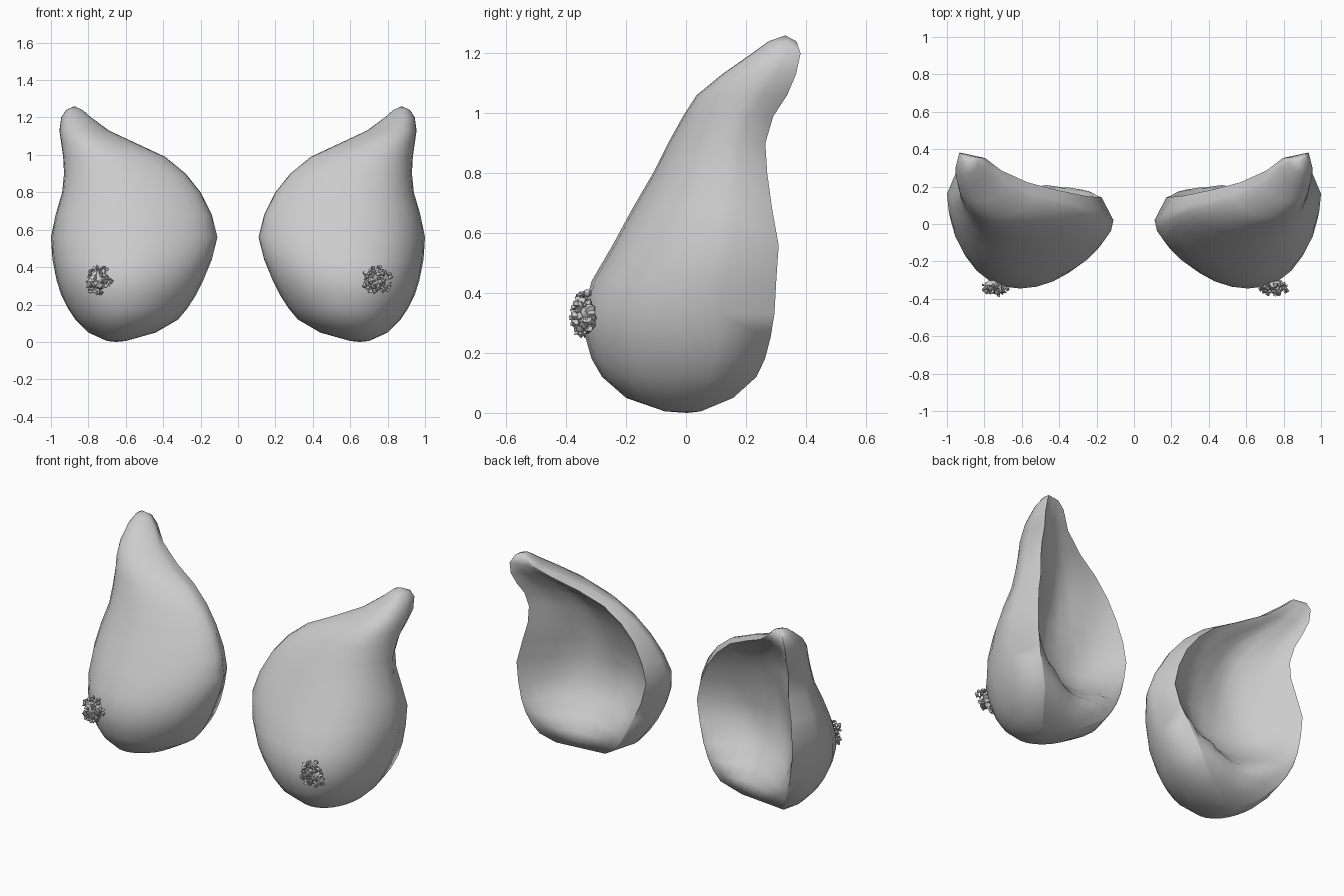
import bpy, bmesh, math, random
from mathutils import Vector

if "Cube" in bpy.data.objects:
    bpy.data.objects.remove(bpy.data.objects["Cube"])
random.seed(4)

grey = bpy.data.materials.new("soft grey")
grey.use_nodes = True
grey.diffuse_color = (0.6, 0.6, 0.6, 1)
grey.node_tree.nodes["Principled BSDF"].inputs["Base Color"].default_value = (0.6, 0.6, 0.6, 1)

# Height, outer x, inner x, front y, outer rim y, inner rim y, hollow depth
ROWS = [
    (0.005, .70, .60, -.07, .05, .04, 0),
    (0.05, .80, .44, -.20, .16, .12, 0),
    (0.12, .87, .32, -.28, .24, .17, 0),
    (0.18, .91, .27, -.315, .27, .18, .05),
    (0.25, .945, .225, -.335, .29, .175, .17),
    (0.33, .97, .185, -.345, .305, .165, .30),
    (0.44, .992, .14, -.315, .325, .15, .42),
    (0.56, 1.0, .11, -.245, .335, .135, .48),
    (0.68, .975, .14, -.18, .31, .14, .50),
    (0.80, .94, .20, -.11, .29, .145, .48),
    (0.90, .93, .28, -.06, .28, .16, .43),
    (0.99, .935, .39, -.01, .305, .18, .34),
    (1.06, .945, .54, .035, .35, .215, .22),
    (1.13, .955, .69, .12, .375, .28, .10),
    (1.20, .945, .785, .22, .385, .35, 0),
    (1.24, .92, .83, .275, .37, .355, 0),
]
FRONT, BACK = 14, 14


def section(row):
    """Closed crescent: rounded front, turned lips and hollow back."""
    z, xo, xi, yf, yo, yi, hollow = row
    width = xo - xi
    pts = []
    for i in range(FRONT + 1):
        t = math.pi * i / FRONT
        side = (1 + math.cos(t)) / 2
        wide_y = yf + 0.7 * ((yi + (yo - yi) * side) - yf)
        x = xi + width * (side + 0.04 * math.sin(t) ** 2)
        pts.append(Vector((x, wide_y + (yf - wide_y) * math.sin(t), z)))
    # The hollow narrows to a point towards the base
    half = 0.44 * min(1, 0.3 + hollow / 0.5) if z < 0.5 else 0.44
    for i in range(BACK + 1):
        side = 0.5 - 0.43 * math.cos(math.pi * i / BACK)
        rim_y = yi + (yo - yi) * side
        bowl = max(0, 1 - ((side - 0.5) / half) ** 2)
        crease = 0.025 * hollow * math.sin(8 * z + 14 * side)
        y = rim_y - (hollow * (rim_y - yf) + crease) * bowl
        pts.append(Vector((xi + width * side, y, z)))
    return pts


def make_object(name, bm, side, angle):
    for v in bm.verts:
        v.co.x *= side
    bmesh.ops.recalc_face_normals(bm, faces=bm.faces)
    mesh = bpy.data.meshes.new(name)
    bm.to_mesh(mesh)
    bm.free()
    mesh.materials.append(grey)
    obj = bpy.data.objects.new(name, mesh)
    bpy.context.collection.objects.link(obj)
    bpy.ops.object.select_all(action="DESELECT")
    obj.select_set(True)
    bpy.context.view_layer.objects.active = obj
    bpy.ops.object.shade_smooth_by_angle(angle=math.radians(angle))


def make_form(name, side):
    bm = bmesh.new()
    rings = [[bm.verts.new(p) for p in section(r)] for r in ROWS]
    count = len(rings[0])
    for low, high in zip(rings, rings[1:]):
        for i in range(count):
            j = (i + 1) % count
            bm.faces.new((low[i], low[j], high[j], high[i]))
    # Rounded closing points at the base and tip
    for ring, lift in ((rings[0], -0.005), (rings[-1], 0.02)):
        mid = sum((v.co for v in ring), Vector()) / count
        mid.z += lift
        centre = bm.verts.new(mid)
        for i in range(count):
            bm.faces.new((ring[i], ring[(i + 1) % count], centre))
    make_object(name, bm, side, 80)


def make_knob(name, side):
    """Ragged, crinkled knob made of a rough core and curled flakes."""
    bm = bmesh.new()
    core = bmesh.ops.create_icosphere(bm, subdivisions=3, radius=0.05)
    for v in core["verts"]:
        v.co *= random.uniform(0.7, 1.15)
        v.co.y *= 0.8
    for _ in range(70):
        a, r = random.uniform(0, math.tau), 0.075 * math.sqrt(random.random())
        spot = Vector((r * math.cos(a), -0.045 + 5 * r * r + random.uniform(-.008, .03), r * math.sin(a)))
        flake = bmesh.ops.create_icosphere(bm, subdivisions=1, radius=random.uniform(.007, .014))
        for v in flake["verts"]:
            v.co = v.co * random.uniform(0.4, 1.4) + spot
    for v in bm.verts:
        v.co += Vector((0.745, -0.33, 0.33))
    make_object(name, bm, side, 40)


for label, sign in (("left", 1), ("right", -1)):
    make_form(label + "_form", sign)
    make_knob(label + "_knob", sign)
